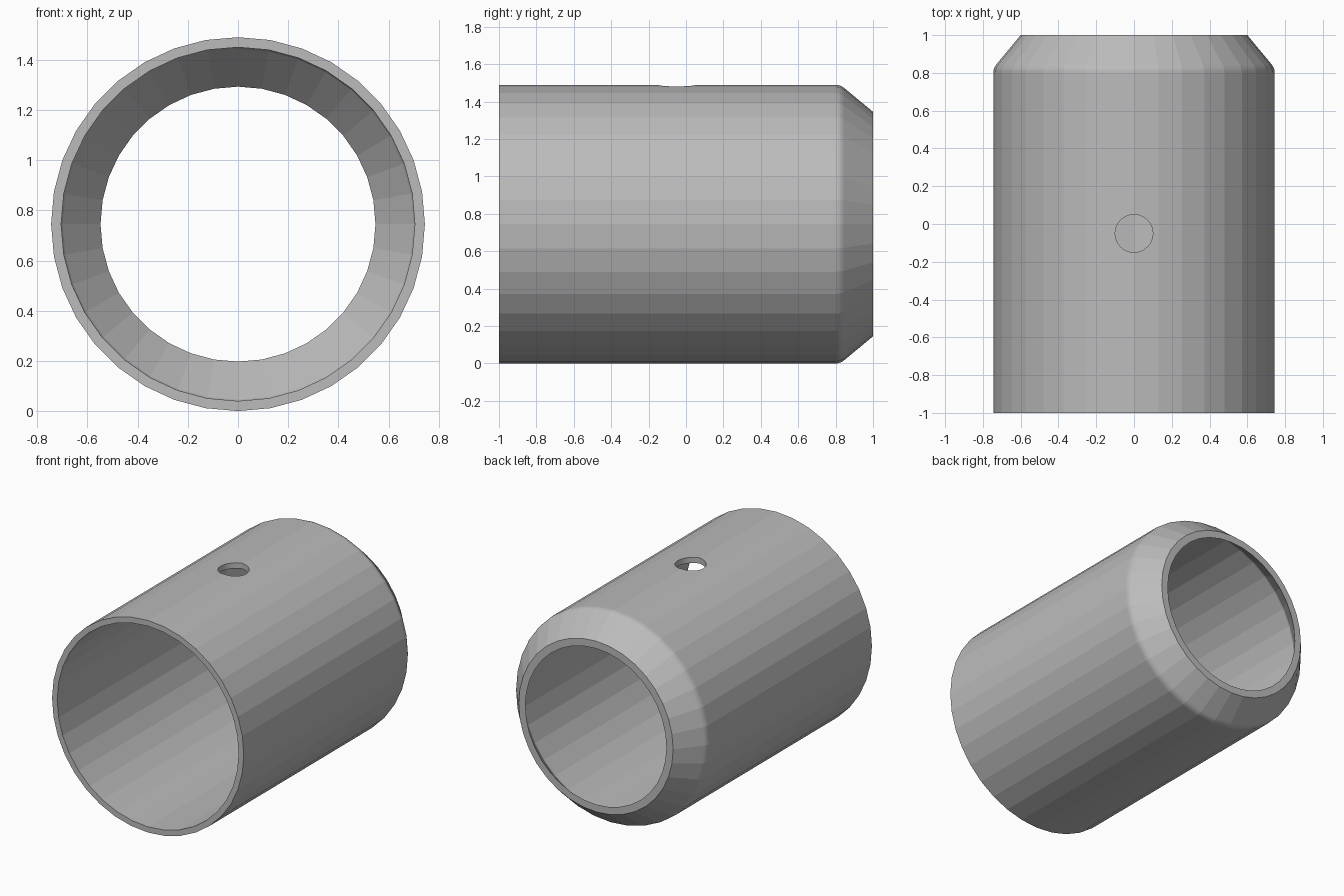
import bpy, bmesh
from math import sin, cos, tau, radians

if "Cube" in bpy.data.objects:
    bpy.data.objects.remove(bpy.data.objects["Cube"])

SIDES = 36
RADIUS = 0.745
WALL = 0.04
BEND_Y = 0.8
BEND_RADIUS = 0.07
TAPER = radians(39.5)

grey = bpy.data.materials.new("plain grey")
grey.use_nodes = True
grey.diffuse_color = (0.5, 0.5, 0.5, 1)
grey.node_tree.nodes["Principled BSDF"].inputs["Base Color"].default_value = (0.5, 0.5, 0.5, 1)


def wall_profile(radius, bend, end_radius):
    """Straight wall, rounded shoulder, then a taper to the back rim, as (y, radius)."""
    points = [(-1, radius)]
    for i in range(5):
        a = TAPER * i / 4
        points.append((BEND_Y + bend * sin(a), radius - bend * (1 - cos(a))))
    points.append((1, end_radius))
    return points


def make_object(name, bm):
    bmesh.ops.recalc_face_normals(bm, faces=bm.faces)
    mesh = bpy.data.meshes.new(name)
    bm.to_mesh(mesh)
    bm.free()
    mesh.materials.append(grey)
    obj = bpy.data.objects.new(name, mesh)
    bpy.context.collection.objects.link(obj)
    return obj


# Sleeve: closed wall section turned around the y axis
outer = wall_profile(RADIUS, BEND_RADIUS, 0.6)
inner = wall_profile(RADIUS - WALL, BEND_RADIUS - WALL, 0.548)
section = outer + inner[::-1]
bm = bmesh.new()
rings = []
for i in range(SIDES):
    a = tau * i / SIDES
    rings.append([bm.verts.new((r * cos(a), y, RADIUS + r * sin(a))) for y, r in section])
for i in range(SIDES):
    here, after = rings[i - 1], rings[i]
    for j in range(len(section)):
        bm.faces.new((here[j - 1], here[j], after[j], after[j - 1]))
sleeve = make_object("tapered_sleeve", bm)

# Round hole through the top wall only
bm = bmesh.new()
bmesh.ops.create_cone(bm, cap_ends=True, segments=32, radius1=0.1, radius2=0.1, depth=0.4)
cutter = make_object("hole_cutter", bm)
cutter.location = (0, -0.05, 2 * RADIUS)
cutter.hide_render = True

hole = sleeve.modifiers.new("top hole", "BOOLEAN")
hole.operation = "DIFFERENCE"
hole.solver = "EXACT"
hole.object = cutter
bpy.context.view_layer.objects.active = sleeve
bpy.ops.object.modifier_apply(modifier=hole.name)
bpy.data.objects.remove(cutter)
